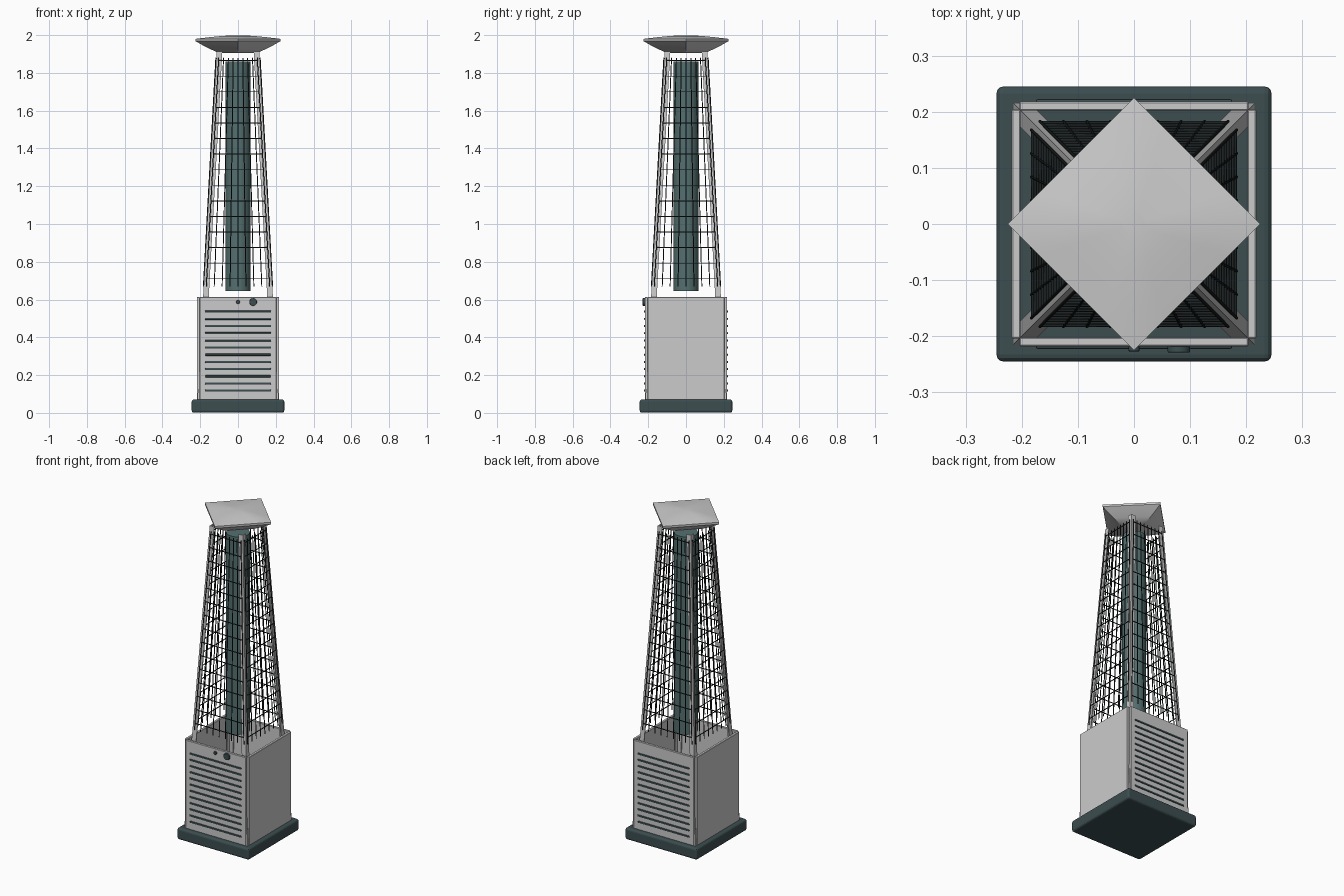
import bpy, bmesh, math
from mathutils import Matrix, Vector

if "Cube" in bpy.data.objects:
    bpy.data.objects.remove(bpy.data.objects["Cube"])


def material(name, rgb):
    m = bpy.data.materials.new(name)
    m.diffuse_color = (*rgb, 1)
    m.use_nodes = True
    m.node_tree.nodes["Principled BSDF"].inputs["Base Color"].default_value = m.diffuse_color
    return m


DARK = material("dark_slate", (0.045, 0.075, 0.08))
TEAL = material("teal_glass", (0.09, 0.16, 0.16))
BLACK = material("black_wire", (0.012, 0.016, 0.017))


def finish(name, bm, mat=None, bevel=0.0, segments=2, smooth=None):
    bmesh.ops.recalc_face_normals(bm, faces=bm.faces)
    me = bpy.data.meshes.new(name)
    bm.to_mesh(me)
    bm.free()
    ob = bpy.data.objects.new(name, me)
    bpy.context.collection.objects.link(ob)
    if mat:
        me.materials.append(mat)
    if bevel:
        mod = ob.modifiers.new("bevel", 'BEVEL')
        mod.width, mod.segments = bevel, segments
    if smooth:
        bpy.ops.object.select_all(action='DESELECT')
        ob.select_set(True)
        bpy.context.view_layer.objects.active = ob
        bpy.ops.object.shade_smooth_by_angle(angle=math.radians(smooth))
    return ob


def box(name, center, size, mat=None, bevel=0.0, segments=2, turn=0.0):
    bm = bmesh.new()
    bmesh.ops.create_cube(bm, size=1, matrix=Matrix.Rotation(turn, 4, 'Z')
                          @ Matrix.Translation(center) @ Matrix.Diagonal((*size, 1)))
    return finish(name, bm, mat, bevel, segments)


def cylinder(name, center, r, depth, mat, along_y=False, bevel=0.0):
    bm = bmesh.new()
    m = Matrix.Translation(center)
    if along_y:
        m = m @ Matrix.Rotation(math.pi / 2, 4, 'X')
    bmesh.ops.create_cone(bm, cap_ends=True, segments=32, radius1=r, radius2=r,
                          depth=depth, matrix=m)
    return finish(name, bm, mat, bevel, 2, 40)


def loft(name, rings, mat=None, smooth=None):
    bm = bmesh.new()
    rows = [[bm.verts.new(p) for p in ring] for ring in rings]
    n = len(rows[0])
    for a, b in zip(rows, rows[1:]):
        for i in range(n):
            bm.faces.new((a[i], a[(i + 1) % n], b[(i + 1) % n], b[i]))
    bm.faces.new(rows[0])
    bm.faces.new(rows[-1])
    return finish(name, bm, mat, smooth=smooth)


SIDES = [("front", 0), ("right", math.pi / 2), ("back", math.pi), ("left", -math.pi / 2)]

# base plinth
box("base", (0, 0, 0.036), (0.49, 0.49, 0.07), DARK, 0.012, 3)

for side, turn in SIDES:
    # open-topped cabinet panels
    box(side + "_panel", (0, -0.21, 0.34), (0.408, 0.016, 0.545), None, 0.002, 1, turn)

    # louvre slats on front and back
    if side in ("front", "back"):
        for i in range(12):
            box(f"{side}_louvre_{i + 1}", (0, -0.2185, 0.118 + i * 0.038),
                (0.35, 0.008, 0.011), DARK, 0.003, 2, turn)

    # leaning corner post with an angle-iron section
    w, t = 0.03, 0.006
    section = [(0, 0), (w, 0), (w, t), (t, t), (t, w), (0, w)]
    rot = Matrix.Rotation(turn, 4, 'Z')
    rings = [[rot @ Vector((x - c, y - c, z)) for x, y in section]
             for c, z in ((0.215, 0.07), (0.113, 1.912))]
    loft(side + "_post", rings)

    # guard mesh, tapering upward
    cu = bpy.data.curves.new(side + "_guard_mesh", 'CURVE')
    cu.dimensions = '3D'
    cu.bevel_depth = 0.0027
    cu.bevel_resolution = 1
    cu.use_fill_caps = True
    cu.materials.append(BLACK)

    def on_face(u, z):
        d = 0.183 - 0.0545 * (z - 0.67)
        return rot @ Vector((u * (d - 0.015), -d, z))

    def wire(p, q):
        s = cu.splines.new('POLY')
        s.points.add(1)
        s.points[0].co = (*p, 1)
        s.points[1].co = (*q, 1)

    for i in range(15):
        z = 0.71 + i * 0.0825
        wire(on_face(-1, z), on_face(1, z))
    for i in range(9):
        u = -1 + i / 4
        wire(on_face(u, 0.67), on_face(u, 1.88))
    bpy.context.collection.objects.link(bpy.data.objects.new(side + "_guard_mesh", cu))

# control knob and igniter button
cylinder("control_knob", (0.08, -0.222, 0.587), 0.02, 0.014, DARK, True, 0.002)
cylinder("igniter_button", (0, -0.221, 0.587), 0.01, 0.012, DARK, True, 0.002)

# flame tube
cylinder("flame_tube", (0, 0, 1.2525), 0.066, 1.215, TEAL)

# diamond hood: square rings from underside to domed top
profile = [(0.1, 1.905), (0.145, 1.925), (0.19, 1.948), (0.225, 1.968), (0.225, 1.98),
           (0.16, 1.988), (0.09, 1.995), (0.03, 1.999)]
rings = []
for r, z in profile:
    corners = [Vector((r, 0, z)), Vector((0, r, z)), Vector((-r, 0, z)), Vector((0, -r, z))]
    rings.append([corners[k].lerp(corners[(k + 1) % 4], j / 4)
                  for k in range(4) for j in range(4)])
loft("hood", rings, None, 35)
